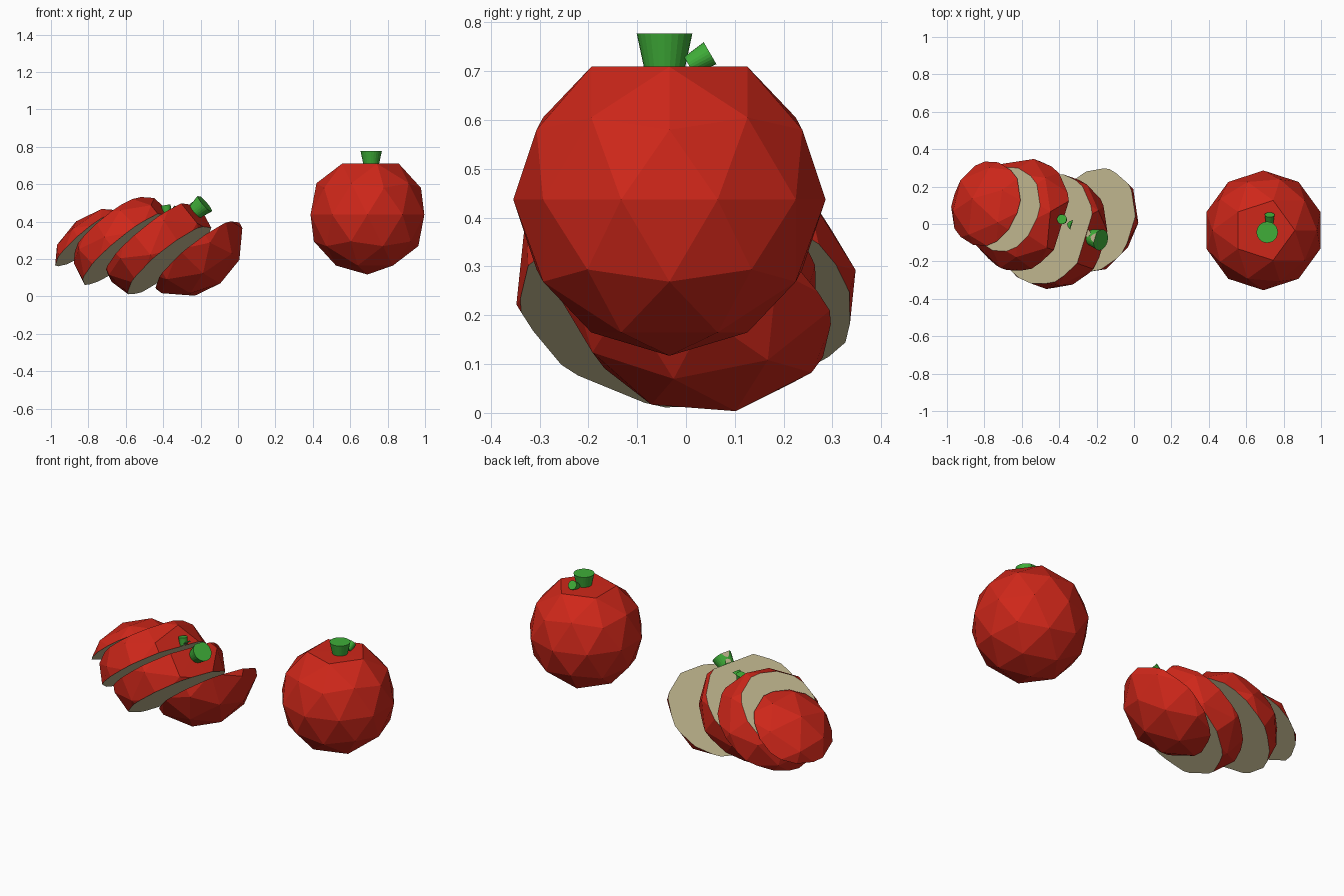
import bpy, bmesh
from mathutils import Vector, Matrix

if "Cube" in bpy.data.objects:
    bpy.data.objects.remove(bpy.data.objects["Cube"])

R = 0.32


def material(name, col):
    m = bpy.data.materials.new(name)
    m.diffuse_color = (*col, 1)
    m.use_nodes = True
    m.node_tree.nodes["Principled BSDF"].inputs["Base Color"].default_value = m.diffuse_color
    return m


MATS = [material("skin", (0.62, 0.02, 0.01)),
        material("stem_green", (0.05, 0.42, 0.04)),
        material("flesh", (0.52, 0.46, 0.27))]


def add_stem(bm, base, axis, length, r1, r2):
    axis = Vector(axis).normalized()
    rot = axis.to_track_quat('Z', 'Y').to_matrix().to_4x4()
    mat = Matrix.Translation(Vector(base) + axis * length / 2) @ rot
    old = set(bm.faces)
    bmesh.ops.create_cone(bm, cap_ends=True, segments=24, radius1=r1,
                          radius2=r2, depth=length, matrix=mat)
    for f in bm.faces:
        if f not in old:
            f.material_index = 1


def fruit_mesh():
    # faceted body with the pole pushed flat
    bm = bmesh.new()
    bmesh.ops.create_icosphere(bm, subdivisions=2, radius=R)
    top = max(bm.verts, key=lambda v: v.co.z)
    top.co.z = 0.273
    # main stalk and small side stalk
    add_stem(bm, (0.02, -0.01, 0.27), (0, 0, 1), 0.07, 0.042, 0.057)
    add_stem(bm, (0.033, 0.04, 0.275), (0, 0.87, 0.5), 0.05, 0.02, 0.026)
    return bm


def cut(bm, y, keep_above):
    # slice across local y and cap with flesh
    n = Vector((0, -1, 0)) if keep_above else Vector((0, 1, 0))
    bmesh.ops.bisect_plane(bm, geom=bm.verts[:] + bm.edges[:] + bm.faces[:],
                           plane_co=(0, y, 0), plane_no=n, clear_outer=True)
    rim = [e for e in bm.edges if e.is_boundary]
    new = bmesh.ops.edgeloop_fill(bm, edges=rim)['faces']
    for f in new:
        f.material_index = 2
    bmesh.ops.recalc_face_normals(bm, faces=bm.faces)


def finish(bm, name, matrix):
    bm.transform(matrix)
    me = bpy.data.meshes.new(name)
    bm.to_mesh(me)
    bm.free()
    for m in MATS:
        me.materials.append(m)
    bpy.context.collection.objects.link(bpy.data.objects.new(name, me))


# whole fruit
finish(fruit_mesh(), "whole_fruit", Matrix.Translation((0.692, -0.034, 0.437)))

# leaning slices: local y is the cutting direction, local z the stalk axis
n = Vector((-0.61, 0.22, 0.76)).normalized()
p = Vector((0.74, -0.2, 0.62))
p = (p - n * p.dot(n)).normalized()
lean = Matrix((n.cross(p), n, p)).transposed().to_4x4()

slices = [("left_end_slice", (-0.67, 0.065, 0.158), 0.2, None),
          ("left_middle_slice", (-0.565, 0.035, 0.23), 0.04, 0.2),
          ("right_middle_slice", (-0.44, -0.035, 0.285), -0.12, 0.04),
          ("right_end_slice", (-0.29, 0.045, 0.313), None, -0.12)]
for name, centre, low, high in slices:
    bm = fruit_mesh()
    if low is not None:
        cut(bm, low, True)
    if high is not None:
        cut(bm, high, False)
    finish(bm, name, Matrix.Translation(centre) @ lean)
